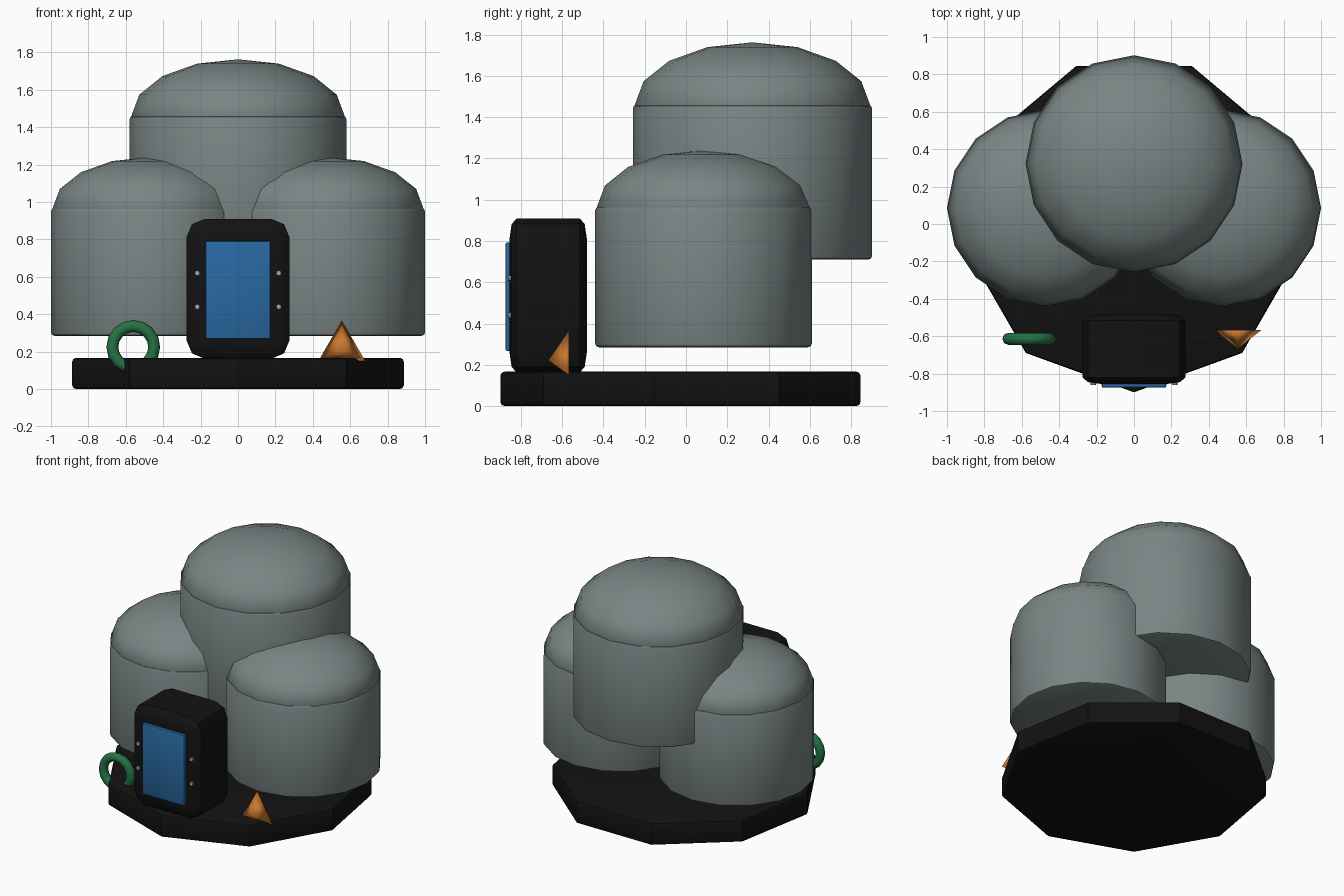
import bpy, math

if "Cube" in bpy.data.objects:
    bpy.data.objects.remove(bpy.data.objects["Cube"])

def material(name, rgb):
    m = bpy.data.materials.new(name)
    m.diffuse_color = (*rgb, 1)
    m.use_nodes = True
    m.node_tree.nodes["Principled BSDF"].inputs["Base Color"].default_value = m.diffuse_color
    return m

GREY = material("tank grey", (0.19, 0.235, 0.232))
BLACK = material("black", (0.006, 0.006, 0.006))
BLUE = material("screen blue", (0.022, 0.14, 0.36))
GREEN = material("ring green", (0.018, 0.17, 0.058))
ORANGE = material("marker orange", (0.6, 0.19, 0.028))
LIGHT = material("stud grey", (0.38, 0.38, 0.36))

def finish(name, mat, bevel=0, segments=2, angle=40, stretch=None):
    """Name, colour, bevel and shade the active object."""
    o = bpy.context.object
    o.name = name
    o.data.materials.append(mat)
    bpy.ops.object.transform_apply(location=False, rotation=True, scale=True)
    if bevel:
        b = o.modifiers.new("bevel", 'BEVEL')
        b.width, b.segments = bevel, segments
        b.limit_method, b.angle_limit = 'ANGLE', math.radians(50)
        bpy.ops.object.modifier_apply(modifier="bevel")
    if stretch:
        o.scale = stretch
        bpy.ops.object.transform_apply(location=False, rotation=False, scale=True)
    bpy.ops.object.shade_smooth_by_angle(angle=math.radians(angle))
    return o

def tank(name, x, y, r, z0, z1, top):
    """Sixteen-sided drum with a flattened dome on top."""
    bpy.ops.mesh.primitive_cylinder_add(vertices=16, radius=r, depth=z1 - z0,
                                        location=(x, y, (z0 + z1) / 2))
    finish(name + "_drum", GREY, bevel=0.018)
    bpy.ops.mesh.primitive_uv_sphere_add(segments=16, ring_count=8, radius=1, location=(x, y, z1 - 0.003))
    bpy.context.object.scale = (r * 0.985, r * 0.985, top - z1 + 0.003)
    finish(name + "_dome", GREY, angle=60)

# nine-sided base slab with one corner facing front
bpy.ops.mesh.primitive_cylinder_add(vertices=9, radius=0.9, depth=0.167, location=(0, 0, 0.0835),
                                    rotation=(0, 0, math.pi))
finish("base", BLACK, bevel=0.02, angle=35)

# two low tanks and the raised rear tank
for side, sx in (("left", -1), ("right", 1)):
    tank(side + "_tank", sx * 0.475, 0.085, 0.525, 0.285, 0.967, 1.24)
tank("rear_tank", 0, 0.322, 0.58, 0.71, 1.46, 1.763)

# rounded control box, bevelled before being flattened front to back
bpy.ops.mesh.primitive_cube_add(size=1, location=(0, -0.668, 0.536))
bpy.context.object.scale = (0.55, 1.07, 0.748)
finish("control_box", BLACK, bevel=0.098, stretch=(1, 0.35, 1))

# screen on the box front
bpy.ops.mesh.primitive_cube_add(size=1, location=(0, -0.86, 0.53))
bpy.context.object.scale = (0.345, 0.03, 0.525)
finish("screen", BLUE, bevel=0.008)

# four studs beside the screen
for sx in (-1, 1):
    for z in (0.44, 0.62):
        bpy.ops.mesh.primitive_cylinder_add(vertices=8, radius=0.014, depth=0.02,
                                            location=(sx * 0.218, -0.852, z),
                                            rotation=(math.pi / 2, 0, 0))
        finish("stud", LIGHT)

# green ring standing in the base
bpy.ops.mesh.primitive_torus_add(major_segments=16, minor_segments=8, major_radius=0.112,
                                 minor_radius=0.032, location=(-0.56, -0.614, 0.225),
                                 rotation=(math.pi / 2, 0, 0))
finish("ring", GREEN, angle=80)

# orange three-sided cone pointing forward
bpy.ops.mesh.primitive_cone_add(vertices=3, radius1=0.145, depth=0.1,
                                location=(0.555, -0.617, 0.222), rotation=(math.pi / 2, 0, 0))
finish("triangle_marker", ORANGE, angle=179)
